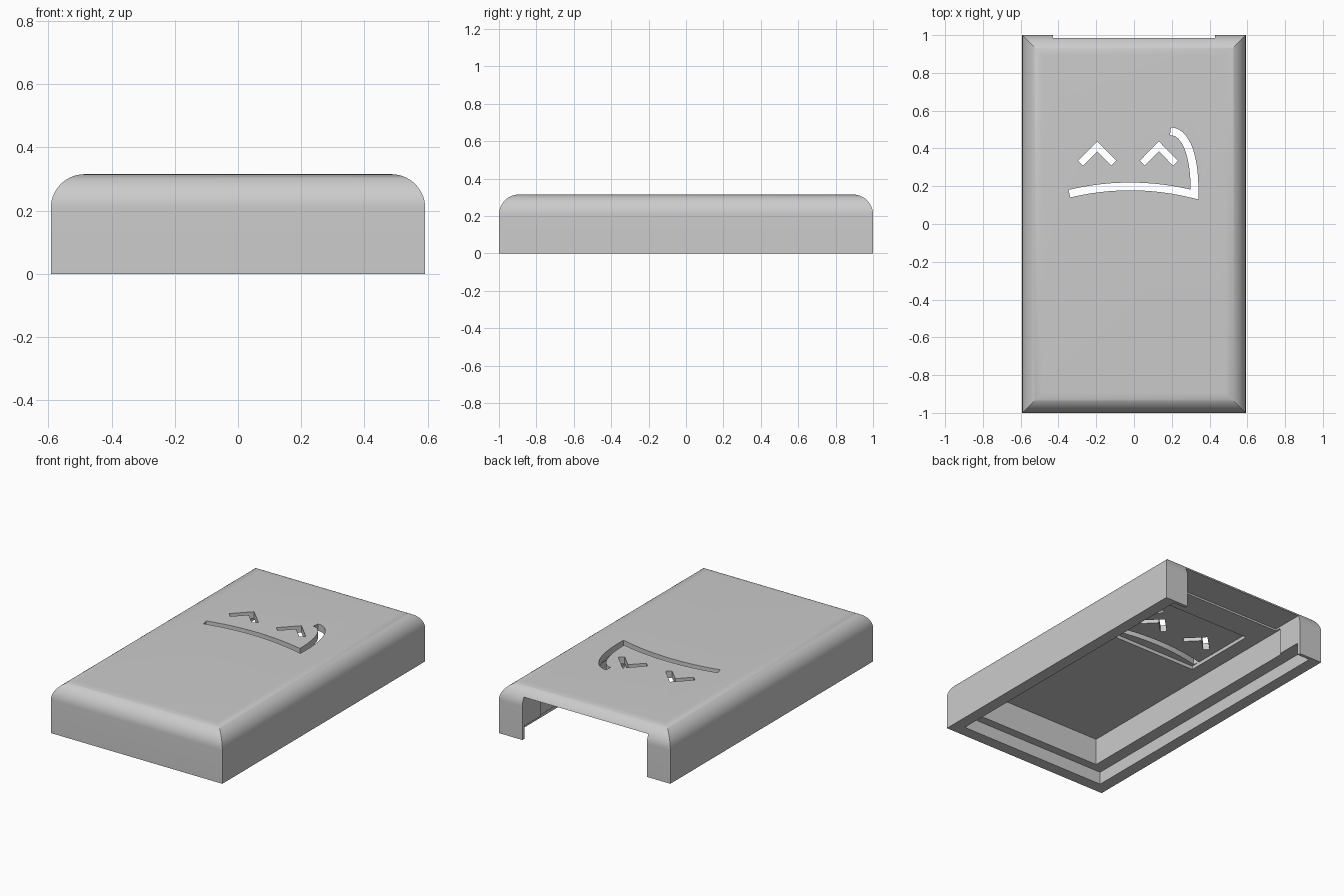
import bpy, bmesh, math
from mathutils import Vector

if "Cube" in bpy.data.objects:
    bpy.data.objects.remove(bpy.data.objects["Cube"], do_unlink=True)

HALF_X, HALF_Y, HEIGHT, RADIUS = 0.592, 1.0, 0.315, 0.107

grey = bpy.data.materials.new("plain_grey")
grey.use_nodes = True
colour = (0.6, 0.6, 0.6, 1)
grey.diffuse_color = colour
grey.node_tree.nodes["Principled BSDF"].inputs["Base Color"].default_value = colour


def make_object(name, bm):
    bmesh.ops.recalc_face_normals(bm, faces=bm.faces)
    mesh = bpy.data.meshes.new(name)
    bm.to_mesh(mesh)
    bm.free()
    mesh.materials.append(grey)
    obj = bpy.data.objects.new(name, mesh)
    bpy.context.collection.objects.link(obj)
    return obj


def loft(name, rings):
    """Join closed rings of points with quads and cap both ends."""
    bm = bmesh.new()
    loops = [[bm.verts.new(p) for p in ring] for ring in rings]
    n = len(loops[0])
    for low, high in zip(loops, loops[1:]):
        for i in range(n):
            j = (i + 1) % n
            bm.faces.new((low[i], low[j], high[j], high[i]))
    bm.faces.new(loops[0][::-1])
    bm.faces.new(loops[-1])
    return make_object(name, bm)


def rectangle(x, y0, y1, z):
    return [(-x, y0, z), (x, y0, z), (x, y1, z), (-x, y1, z)]


def box(name, x, y0, y1, z0, z1):
    return loft(name, [rectangle(x, y0, y1, z0), rectangle(x, y0, y1, z1)])


def stroke(name, path, width):
    """Upright prism that follows a flat path with mitred joints."""
    pts = [Vector(p) for p in path]
    left, right = [], []
    for i, p in enumerate(pts):
        before = (p - pts[i - 1]).normalized() if i else None
        after = (pts[i + 1] - p).normalized() if i + 1 < len(pts) else None
        before, after = before or after, after or before
        tangent = (before + after).normalized()
        normal = Vector((-tangent.y, tangent.x))
        reach = width / 2 / max(tangent.dot(before), 0.3)
        left.append(p + normal * reach)
        right.append(p - normal * reach)
    outline = left + right[::-1]
    return loft(name, [[(p.x, p.y, z) for p in outline] for z in (0.2, 0.4)])


# Outer shell: straight walls, quarter-round top edges, mitred corners
rings = [rectangle(HALF_X, -HALF_Y, HALF_Y, 0)]
STEPS = 14
for i in range(STEPS + 1):
    a = math.pi / 2 * i / STEPS
    inset = RADIUS * (1 - math.cos(a))
    z = HEIGHT - RADIUS * (1 - math.sin(a))
    rings.append(rectangle(HALF_X - inset, inset - HALF_Y, HALF_Y - inset, z))
case = loft("case_shell", rings)

# Underside recesses and the opening at the back
cutters = [
    box("lid_recess", 0.517, -0.925, 0.98, -0.1, 0.08),
    box("main_cavity", 0.44, -0.87, 0.82, -0.1, 0.25),
    box("back_opening", 0.43, 0.78, 1.1, -0.1, 0.262),
    box("face_recess", 0.345, 0.12, 0.61, 0.1, 0.272),
]

# Eye slots
for name, cx in (("right_eye_slot", -0.195), ("left_eye_slot", 0.132)):
    cutters.append(stroke(
        name, [(cx - 0.088, 0.322), (cx, 0.411), (cx + 0.088, 0.322)], 0.037))

# Mouth slot: shallow arch, then a curl up beside the left eye
mouth = []
for i in range(13):
    x = -0.342 + 0.662 * i / 12
    mouth.append((x, 0.199 - 0.37 * (x + 0.02) ** 2))
start, c1, c2, end = [Vector(p) for p in
                      ((0.32, 0.157), (0.325, 0.33), (0.285, 0.49), (0.193, 0.491))]
for i in range(1, 15):
    t = i / 14
    s = 1 - t
    mouth.append(start * s**3 + c1 * 3 * s * s * t + c2 * 3 * s * t * t + end * t**3)
cutters.append(stroke("mouth_slot", mouth, 0.041))

# Cut everything out, then drop the cutters
bpy.context.view_layer.objects.active = case
for cutter in cutters:
    cutter.hide_render = True
    cut = case.modifiers.new(cutter.name, "BOOLEAN")
    cut.operation = "DIFFERENCE"
    cut.solver = "EXACT"
    cut.object = cutter
    bpy.ops.object.modifier_apply(modifier=cut.name)
    bpy.data.objects.remove(cutter, do_unlink=True)

bpy.ops.object.select_all(action="DESELECT")
case.select_set(True)
bpy.ops.object.shade_smooth_by_angle(angle=math.radians(30))
